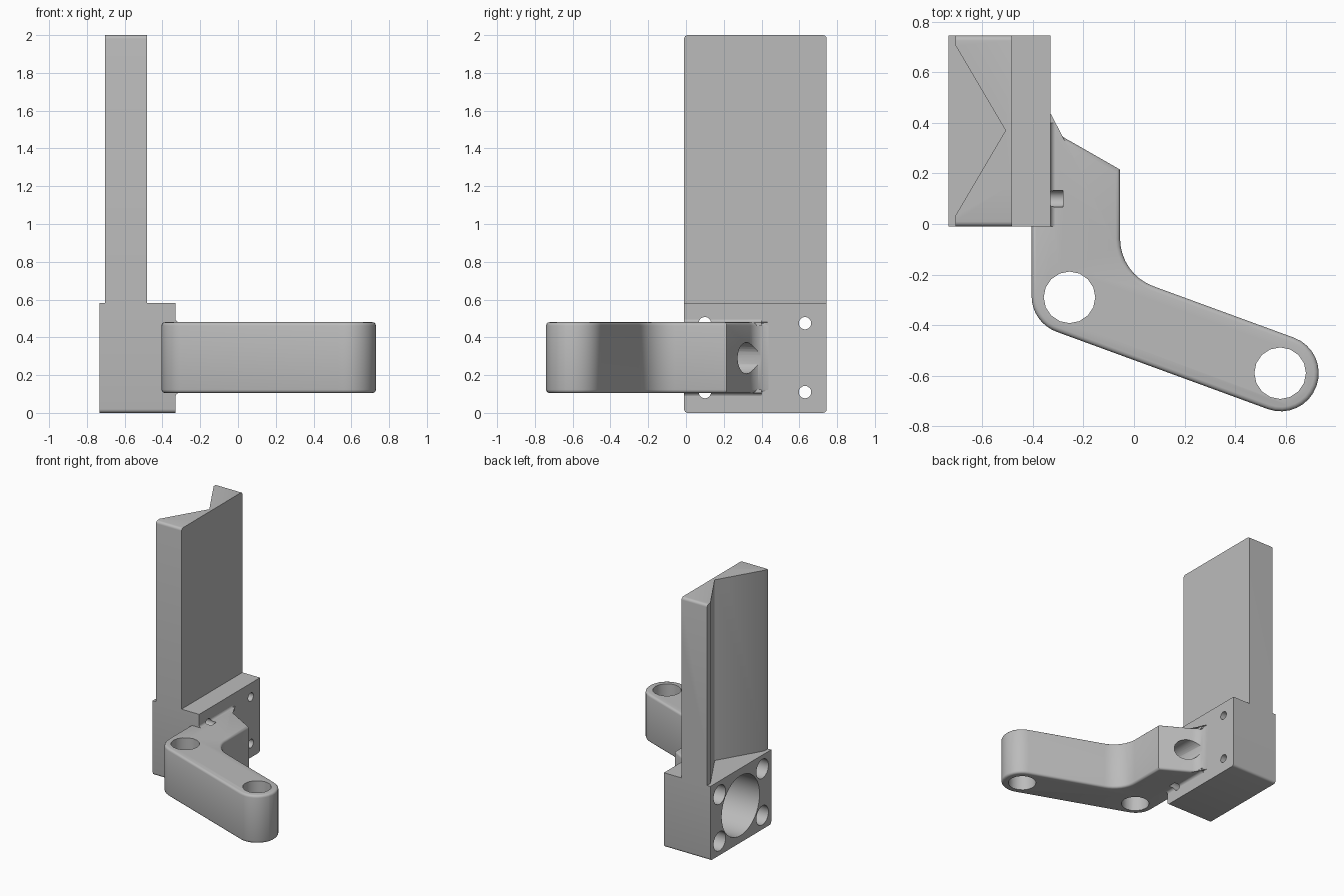
import bpy, bmesh, math
from mathutils import Vector, Matrix

cube = bpy.data.objects.get("Cube")
if cube:
    bpy.data.objects.remove(cube, do_unlink=True)

grey = bpy.data.materials.new("plain grey")
colour = (0.5, 0.5, 0.5, 1)
grey.diffuse_color = colour
grey.use_nodes = True
grey.node_tree.nodes["Principled BSDF"].inputs["Base Color"].default_value = colour

Y0, Y1 = -0.01, 0.745          # block and post depth
MID_Y, MID_Z = 0.37, 0.29      # centre of the bolt pattern


def rounded(corners, steps=8):
    """Outline from (x, y, radius) corners, each rounded by an arc."""
    out = []
    for i, (x, y, r) in enumerate(corners):
        p = Vector((x, y))
        if r == 0:
            out.append(p)
            continue
        a = (Vector(corners[i - 1][:2]) - p).normalized()
        b = (Vector(corners[(i + 1) % len(corners)][:2]) - p).normalized()
        half = a.angle(b) / 2
        centre = p + (a + b).normalized() * r / math.sin(half)
        start = p + a * r / math.tan(half) - centre
        end = p + b * r / math.tan(half) - centre
        sweep = start.angle_signed(end)
        for k in range(steps + 1):
            out.append(centre + Matrix.Rotation(-sweep * k / steps, 2) @ start)
    return out


def prism(name, outline, place, direction, bevel=0):
    """Extrude an outline; place maps its 2D points to 3D."""
    bm = bmesh.new()
    face = bm.faces.new([bm.verts.new(place(*p)) for p in outline])
    new = bmesh.ops.extrude_face_region(bm, geom=[face])["geom"]
    bmesh.ops.translate(bm, vec=direction, verts=[v for v in new if isinstance(v, bmesh.types.BMVert)])
    bmesh.ops.recalc_face_normals(bm, faces=bm.faces)
    if bevel:
        rims = [e for e in bm.edges if abs(e.verts[0].co.z - e.verts[1].co.z) < 1e-5]
        bmesh.ops.bevel(bm, geom=rims, offset=bevel, segments=3, profile=0.5, affect='EDGES')
    mesh = bpy.data.meshes.new(name)
    bm.to_mesh(mesh)
    bm.free()
    mesh.materials.append(grey)
    ob = bpy.data.objects.new(name, mesh)
    bpy.context.collection.objects.link(ob)
    return ob


def drill(ob, start, end, radius, sides=32):
    """Cut a round hole between two points."""
    start, end = Vector(start), Vector(end)
    axis = end - start
    turn = axis.to_track_quat('Z', 'Y').to_matrix().to_4x4()
    bm = bmesh.new()
    bmesh.ops.create_cone(bm, cap_ends=True, segments=sides, radius1=radius, radius2=radius,
                          depth=axis.length, matrix=Matrix.Translation((start + end) / 2) @ turn)
    mesh = bpy.data.meshes.new("drill")
    bm.to_mesh(mesh)
    bm.free()
    mesh.materials.append(grey)
    cutter = bpy.data.objects.new("drill", mesh)
    cutter.hide_render = True
    bpy.context.collection.objects.link(cutter)
    mod = ob.modifiers.new("hole", 'BOOLEAN')
    mod.operation, mod.solver, mod.object = 'DIFFERENCE', 'EXACT', cutter
    bpy.context.view_layer.objects.active = ob
    bpy.ops.object.modifier_apply(modifier=mod.name)
    bpy.data.objects.remove(cutter, do_unlink=True)


def bolt_holes(ob):
    for y in (0.1, 0.63):
        for z in (0.11, 0.475):
            drill(ob, (-0.8, y, z), (-0.28, y, z), 0.033, 16)


# Mounting block with large blind bore and counterbored bolt holes
block = prism("mounting_block",
              rounded([(Y0, 0, 0.02), (Y1, 0, 0.02), (Y1, 0.583, 0), (Y0, 0.583, 0)], 4),
              lambda y, z: (-0.733, y, z), (0.403, 0, 0))
drill(block, (-0.8, MID_Y, MID_Z), (-0.395, MID_Y, MID_Z), 0.235, 40)
bolt_holes(block)
for y in (0.1, 0.63):
    for z in (0.11, 0.475):
        drill(block, (-0.8, y, z), (-0.5, y, z), 0.075, 24)

# Upright post with a V groove, top corners rounded by intersection
post = prism("grooved_post",
             [(-0.705, Y0), (-0.483, Y0), (-0.483, Y1), (-0.705, Y1),
              (-0.705, 0.705), (-0.508, MID_Y), (-0.705, 0.035)],
             lambda x, y: (x, y, 0.583), (0, 0, 1.417))
envelope = prism("post_envelope",
                 rounded([(Y0, 0.5, 0), (Y1, 0.5, 0), (Y1, 2, 0.02), (Y0, 2, 0.02)], 4),
                 lambda y, z: (-0.8, y, z), (0.4, 0, 0))
envelope.hide_render = True
mod = post.modifiers.new("round_top", 'BOOLEAN')
mod.operation, mod.solver, mod.object = 'INTERSECT', 'EXACT', envelope
bpy.context.view_layer.objects.active = post
bpy.ops.object.modifier_apply(modifier=mod.name)
bpy.data.objects.remove(envelope, do_unlink=True)

# Bent arm with rounded rims
arm = prism("bent_arm",
            rounded([(-0.345, 0.05, 0), (-0.405, 0.05, 0), (-0.405, -0.39, 0.15),
                     (0.669, -0.783, 0.149), (0.773, -0.501, 0.149),
                     (-0.055, -0.198, 0.2), (-0.055, 0.215, 0),
                     (-0.33, 0.372, 0.11), (-0.33, 0.45, 0), (-0.345, 0.45, 0)]),
            lambda x, y: (x, y, 0.105), (0, 0, 0.375), bevel=0.018)
for x, y in ((-0.255, -0.29), (0.578, -0.59)):
    drill(arm, (x, y, 0), (x, y, 0.6), 0.102, 16)

# Clamp screw hole running from the slanted face to the first bore
drill(arm, (-0.24, 0.02, MID_Z), (-0.24, 0.6, MID_Z), 0.083)
drill(arm, (-0.24, -0.25, MID_Z), (-0.24, 0.1, MID_Z), 0.045)
bolt_holes(arm)

# Small fillets where the arm meets the block, above and below
parts = [block, post, arm]
for side, name in ((1, "upper_fillet"), (-1, "lower_fillet")):
    curve = [(-0.31 - 0.021 * math.sin(a), 0.5 - 0.021 * math.cos(a))
             for a in (k * math.pi / 8 for k in range(5))]
    outline = [(-0.335, 0.5), (-0.335, 0.46), (-0.31, 0.46)] + curve
    fillet = prism(name, outline,
                   lambda x, z: (x, Y0, 0.2925 + side * (z - 0.2925)), (0, 0.41, 0))
    bolt_holes(fillet)
    parts.append(fillet)

bpy.ops.object.select_all(action='DESELECT')
for ob in parts:
    ob.select_set(True)
bpy.context.view_layer.objects.active = block
bpy.ops.object.shade_smooth_by_angle(angle=math.radians(32))
